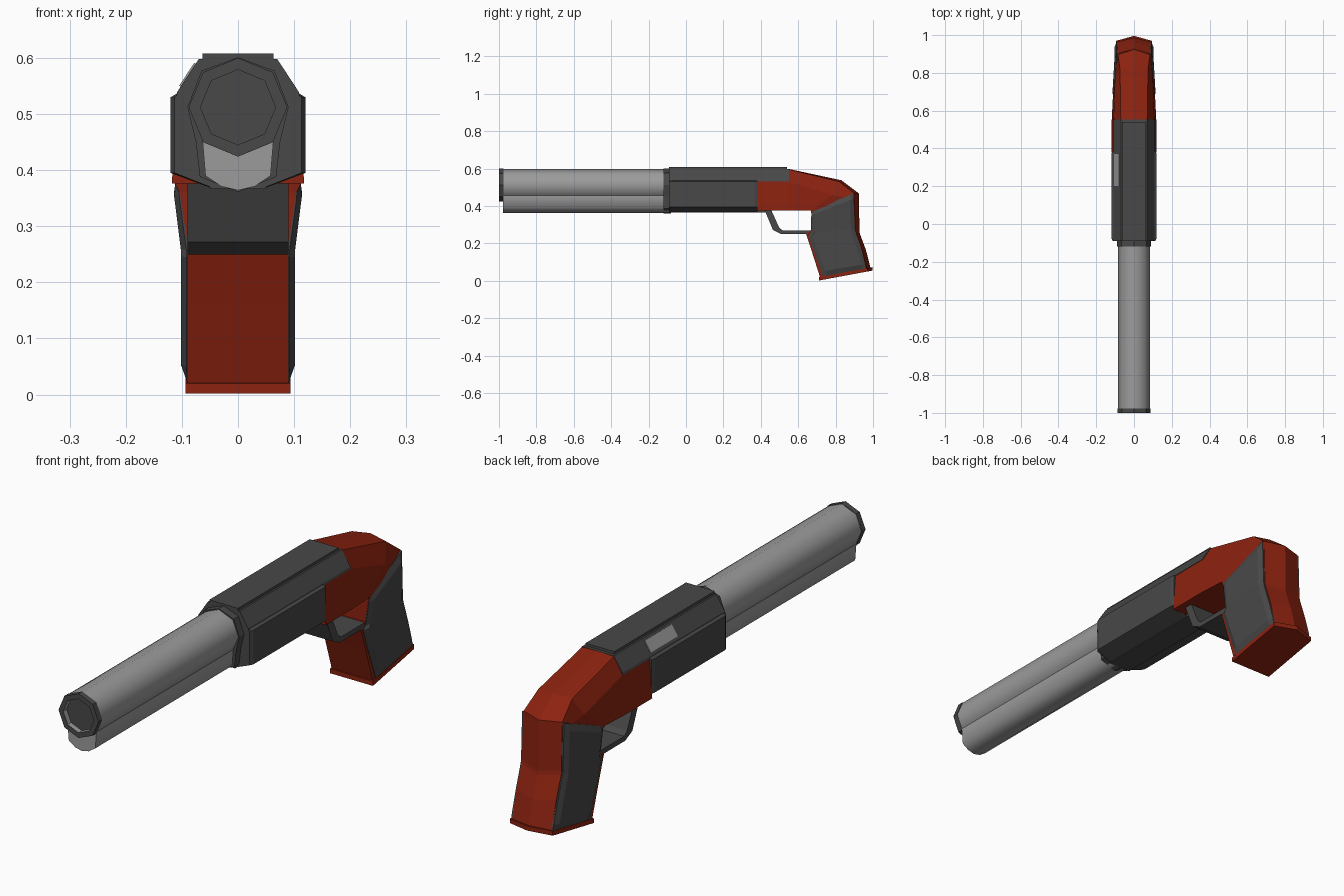
import bpy, bmesh, math
from mathutils import Vector


def material(name, rgb):
    m = bpy.data.materials.new(name)
    m.diffuse_color = (*rgb, 1)
    return m


DARK = material("dark_metal", (0.065, 0.065, 0.065))
STEEL = material("barrel_steel", (0.33, 0.33, 0.33))
RED = material("red_wood", (0.26, 0.016, 0.005))


def finish(name, bm, mats, smooth=None):
    bmesh.ops.recalc_face_normals(bm, faces=bm.faces)
    me = bpy.data.meshes.new(name)
    bm.to_mesh(me)
    bm.free()
    for m in mats:
        me.materials.append(m)
    ob = bpy.data.objects.new(name, me)
    bpy.context.collection.objects.link(ob)
    if smooth:
        bpy.ops.object.select_all(action='DESELECT')
        ob.select_set(True)
        bpy.context.view_layer.objects.active = ob
        bpy.ops.object.shade_smooth_by_angle(angle=math.radians(smooth))
    return ob


def loft(name, sections, mat, smooth=None):
    """Skin closed rings of 3D points and cap both ends."""
    bm = bmesh.new()
    rings = [[bm.verts.new(p) for p in s] for s in sections]
    n = len(rings[0])
    for a, b in zip(rings, rings[1:]):
        for i in range(n):
            j = (i + 1) % n
            bm.faces.new((a[i], a[j], b[j], b[i]))
    bm.faces.new(rings[0])
    bm.faces.new(rings[-1])
    return finish(name, bm, [mat], smooth)


def mirrored(half):
    """Close a half ring (x >= 0) across the middle plane."""
    return half + [(-x, y, z) for x, y, z in reversed(half) if x > 0]


def extrude(name, half, ys, mat, smooth=None):
    """Push a half profile of (x, z) along y; ys holds (y, x scale)."""
    return loft(name, [mirrored([(x * s, y, z) for x, z in half]) for y, s in ys], mat, smooth)


def octagon(r, y, zc=0.512):
    return [(r * math.sin(i * math.pi / 4), y, zc + r * math.cos(i * math.pi / 4)) for i in range(8)]


# barrel and magazine tube
loft("barrel", [octagon(0.086, -0.978), octagon(0.086, -0.08)], STEEL, 60)
extrude("magazine_tube", [(0, 0.5), (0.06, 0.5), (0.063, 0.45), (0.058, 0.39), (0.03, 0.371), (0, 0.364)],
        [(-0.978, 1), (-0.08, 1)], STEEL, 60)

# muzzle ring: dark outside, bright bore wall, dark bore end
bm = bmesh.new()
rings = [[bm.verts.new(p) for p in octagon(r, y)]
         for r, y in ((0.088, -0.977), (0.088, -1.0), (0.067, -1.0), (0.067, -0.979))]
for k, (a, b) in enumerate(zip(rings, rings[1:])):
    for i in range(8):
        j = (i + 1) % 8
        bm.faces.new((a[i], a[j], b[j], b[i])).material_index = 1 if k == 2 else 0
bm.faces.new(rings[-1])
finish("muzzle_ring", bm, [DARK, STEEL])

# collar in front of the receiver
extrude("collar", [(0, 0.601), (0.065, 0.577), (0.09, 0.512), (0.075, 0.45), (0.068, 0.388), (0, 0.361)],
        [(-0.12, 1), (-0.08, 1)], DARK)

# receiver: wide lower body, sloped upper body, thin top plate, belly plate
extrude("receiver_body", [(0, 0.369), (0.05, 0.369), (0.12, 0.395), (0.12, 0.53), (0.108, 0.537), (0, 0.537)],
        [(-0.09, 0.94), (-0.075, 1), (0.37, 1), (0.382, 0.97)], DARK)
extrude("receiver_top", [(0, 0.532), (0.11, 0.532), (0.108, 0.54), (0.07, 0.598), (0, 0.598)],
        [(-0.09, 1), (0.552, 1)], DARK)
extrude("top_plate", [(0, 0.59), (0.063, 0.59), (0.063, 0.608), (0, 0.608)],
        [(-0.09, 1), (0.54, 1)], DARK)
extrude("belly_plate", [(0, 0.366), (0.05, 0.366), (0.05, 0.385), (0, 0.385)],
        [(-0.09, 1), (0.45, 1)], DARK)

# ejection port plate on the left slope
lo, hi = Vector((-0.108, 0, 0.54)), Vector((-0.07, 0, 0.598))
out = Vector((-0.058, 0, 0.038)).normalized()
loft("ejection_port", [[lo.lerp(hi, t) + out * d + Vector((0, y, 0))
                        for t, y in ((0.15, 0.2), (0.85, 0.2), (0.85, 0.37), (0.15, 0.37))]
                       for d in (-0.003, 0.003)], STEEL)

# stock and grip core: front edge, flank, rear edge, rear ridge of each section
core = [
    ((0.118, 0.380, 0.376), (0.108, 0.380, 0.530), (0.062, 0.380, 0.590), (0.380, 0.590)),
    ((0.118, 0.550, 0.376), (0.108, 0.550, 0.532), (0.070, 0.550, 0.596), (0.550, 0.598)),
    ((0.112, 0.668, 0.376), (0.100, 0.780, 0.460), (0.074, 0.820, 0.530), (0.830, 0.538)),
    ((0.104, 0.670, 0.360), (0.090, 0.885, 0.440), (0.085, 0.897, 0.470), (0.925, 0.467)),
    ((0.090, 0.668, 0.272), (0.090, 0.870, 0.280), (0.087, 0.905, 0.280), (0.927, 0.265)),
    ((0.090, 0.642, 0.250), (0.090, 0.870, 0.260), (0.087, 0.907, 0.265), (0.930, 0.250)),
    ((0.090, 0.672, 0.160), (0.090, 0.900, 0.170), (0.087, 0.938, 0.178), (0.962, 0.165)),
    ((0.090, 0.718, 0.015), (0.090, 0.930, 0.050), (0.087, 0.966, 0.062), (0.988, 0.062)),
]
loft("stock", [mirrored([(0, f[1], f[2]), f, m, r, (0, *c)]) for f, m, r, c in core], RED)

# butt plate closing the grip
plate = [[(0, 0.712, z), (0.094, 0.712, z), (0.094, 0.970, z + 0.048), (0, 0.996, z + 0.053)]
         for z in (0.002, 0.020)]
loft("grip_base", [mirrored(p) for p in plate], RED)


# raised grip panels with chamfered borders
def flare(y, z):
    return 0.091 + 0.014 * min(1, max(0, (z - 0.27) / 0.09)) * max(0, 1 - (y - 0.67) / 0.23)


rows = [((0.672, 0.375), (0.897, 0.468), 0), ((0.671, 0.350), (0.897, 0.440), 1),
        ((0.668, 0.258), (0.903, 0.275), 1), ((0.654, 0.245), (0.906, 0.262), 1),
        ((0.682, 0.160), (0.936, 0.172), 1),
        ((0.724, 0.050), (0.960, 0.090), 1), ((0.732, 0.022), (0.964, 0.066), 0)]
for side, label in ((1, "right"), (-1, "left")):
    sections = []
    for (y0, z0), (y1, z1), raised in rows:
        a, b = Vector((y0, z0)), Vector((y1, z1))
        ring = [(0.07, *a)]
        for t, lift in ((0, 0.001), (0.09, 0.011), (0.91, 0.011), (1, 0.001)):
            p = a.lerp(b, t)
            ring.append((flare(*p) + (lift if raised else 0.001), *p))
        ring.append((0.07, *b))
        sections.append([(side * x, y, z) for x, y, z in ring])
    loft(label + "_grip_panel", sections, DARK)

# trigger guard strap
strap = [((0.420, 0.380), (0.455, 0.380)), ((0.465, 0.272), (0.498, 0.285)),
         ((0.510, 0.250), (0.516, 0.270)), ((0.672, 0.250), (0.672, 0.270))]
loft("trigger_guard", [[(0.09, *o), (-0.09, *o), (-0.09, *i), (0.09, *i)] for o, i in strap], DARK)
